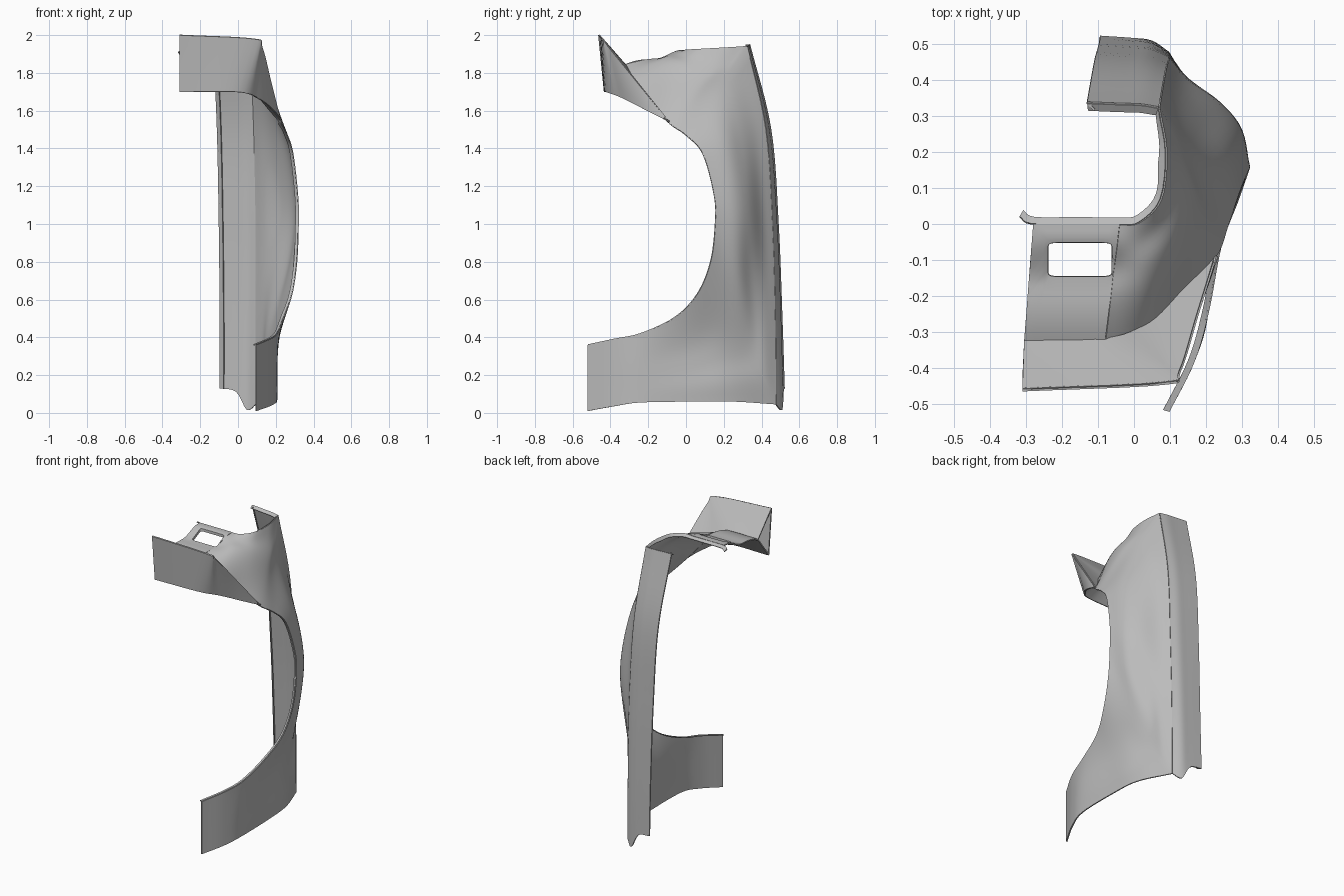
import bpy
import bmesh
import math
from mathutils import Vector

cube = bpy.data.objects.get("Cube")
if cube:
    bpy.data.objects.remove(cube, do_unlink=True)

grey = bpy.data.materials.new("panel grey")
grey.use_nodes = True
grey.diffuse_color = (0.5, 0.5, 0.5, 1)
grey.node_tree.nodes["Principled BSDF"].inputs["Base Color"].default_value = (0.5, 0.5, 0.5, 1)


def spline(points, steps):
    """Smooth curve through the control points."""
    pts = [Vector(p) for p in points]
    ends = [2 * pts[0] - pts[1]] + pts + [2 * pts[-1] - pts[-2]]
    curve = []
    for i in range(len(pts) - 1):
        a, b, c, d = ends[i:i + 4]
        for k in range(steps):
            t = k / steps
            curve.append(b + (c - a) * t / 2
                         + (a - b * 2.5 + c * 2 - d / 2) * t ** 2
                         + ((b - c) * 1.5 + (d - a) / 2) * t ** 3)
    return curve + [pts[-1]]


def cornered_spline(points, steps, corners):
    """Spline that turns sharply at the given control points."""
    stops = [0] + corners + [len(points) - 1]
    curve = []
    for first, last in zip(stops, stops[1:]):
        curve = curve[:-1] + spline(points[first:last + 1], steps)
    return curve


def between(a, b, count):
    return [[p.lerp(q, k / count) for p, q in zip(a, b)] for k in range(count + 1)]


def sheet(name, rows, closed=False, thickness=0.008):
    """Thin sheet-metal part lofted through rows of points."""
    bm = bmesh.new()
    grid = [[bm.verts.new(p) for p in row] for row in rows]
    count = len(rows[0])
    for low, high in zip(grid, grid[1:]):
        for j in range(count if closed else count - 1):
            k = (j + 1) % count
            bm.faces.new((low[j], low[k], high[k], high[j]))
    bmesh.ops.remove_doubles(bm, verts=bm.verts, dist=0.0005)
    bmesh.ops.recalc_face_normals(bm, faces=bm.faces)
    mesh = bpy.data.meshes.new(name)
    bm.to_mesh(mesh)
    bm.free()
    mesh.materials.append(grey)
    obj = bpy.data.objects.new(name, mesh)
    bpy.context.collection.objects.link(obj)
    bpy.ops.object.select_all(action='DESELECT')
    obj.select_set(True)
    bpy.context.view_layer.objects.active = obj
    solid = obj.modifiers.new("Thickness", 'SOLIDIFY')
    solid.thickness = thickness
    solid.offset = 0
    bpy.ops.object.modifier_apply(modifier=solid.name)
    bpy.ops.object.shade_smooth_by_angle(angle=math.radians(35))


def bezel_height(y):
    """Flat lamp bezel that drops at the front and rises to the opening."""
    drop = max(0, (-.2 - y) / .13)
    rise = min(1, max(0, (y + .17) / .15))
    return 1.868 - .03 * drop ** 2 + .05 * rise * rise * (3 - 2 * rise)


# Skin stations: wheel-arch point, outer boundary point, swell near and far
stations = [
    ((.095, -.52, .36), (.095, -.52, .01), 0, 0),
    ((.165, -.38, .39), (.165, -.38, .035), 0, 0),
    ((.205, -.24, .42), (.2, -.24, .055), 0, 0),
    ((.24, -.06, .505), (.2, .05, .06), -.02, -.015),
    ((.285, .06, .63), (.18, .25, .06), -.035, -.03),
    ((.31, .13, .8), (.095, .475, .045), -.02, -.03),
    ((.318, .155, 1), (.095, .47, .5), .035, .005),
    ((.315, .15, 1.15), (.095, .455, 1), .058, .055),
    ((.29, .09, 1.37), (.085, .42, 1.5), .04, .025),
    ((.26, 0, 1.47), (.068, .322, 1.94), 0, 0),
    ((.225, -.09, 1.535), (.088, .2, 1.932), .01, .015),
    ((.135, -.18, 1.643), (.074, .07, 1.925), .025, .025),
    ((.04, -.275, 1.765), (.015, .005, 1.92), .02, .02),
    ((-.08, -.32, 1.84), (-.04, -.003, 1.918), 0, 0),
]
arch = [Vector(s[0]) for s in stations]
outer = [Vector(s[1]) for s in stations]


def cross_section(edge, rim, near, far):
    """Control points from the arch edge to the outer boundary."""
    push = Vector((1, 0, 0)) if edge.z < 1.6 else Vector((.6, 0, .8))
    shape = ((0, 0), (.35, near), (.6, far), (.82, far * .15), (1, 0))
    return [edge.lerp(rim, t) + push * swell for t, swell in shape]


# Outer skin, cornered only along its outer boundary
controls = [cross_section(a, o, *s[2:]) for a, o, s in zip(arch, outer, stations)]
for p in controls[-1]:
    p.z = bezel_height(p.y)
lines = [cornered_spline([c[k] for c in controls], 6, [5, 9] if k > 2 else [])
         for k in range(5)]
skin_rows = [spline(points, 5) for points in zip(*lines)]
sheet("fender_skin", skin_rows)

# Folded flange around the wheel arch
arch_line = [row[0] for row in skin_rows[:61]]
sheet("arch_flange", [arch_line, [p + Vector((-.014, .004, 0)) for p in arch_line]],
      thickness=.006)

# Rear-facing strip beyond the long crease
inner = spline([(-.095, .519, .13), (-.095, .507, .5), (-.1, .487, 1),
                (-.11, .448, 1.5), (-.13, .336, 1.95)], 6)
ridge = spline(outer[5:10], 6)
strip_rows = []
for i, (r, e) in enumerate(zip(ridge, inner)):
    fade = 1 - i / len(inner)
    quarter = r.lerp(e, .25) + Vector((0, .004 + .016 * fade, -.05 * (i == 0)))
    middle = r.lerp(e, .55) + Vector((0, .002 + .012 * fade, .02 * (i == 0)))
    strip_rows.append(spline([r, quarter, middle, e], 4))
sheet("edge_strip", strip_rows)

# Lip along the free edge of the strip
sheet("strip_lip", [inner, [p + Vector((.02, -.02, 0)) for p in inner]], thickness=.006)

# Lip around the lamp opening
opening = spline([(-.318, .02, 1.91), (-.285, 0, 1.917), (-.16, -.002, 1.918)]
                 + outer[:8:-1], 4) + strip_rows[-1][1:]
center = Vector((-.08, .165, 0))
lip = []
for p in opening:
    inward = center - p
    inward.x *= .35
    inward.z = 0
    lip.append(p + inward.normalized() * .02 - Vector((0, 0, .012)))
sheet("opening_lip", [opening, lip], thickness=.006)


# Lamp bezel with a rounded rectangular hole
def rounded(v):
    return math.copysign(abs(v) ** .22, v)


hole_ring, outer_ring = [], []
for i in range(48):
    angle = math.tau * i / 48
    c, s = math.cos(angle), math.sin(angle)
    hole_ring.append(Vector((-.15 + .092 * rounded(c), -.0985 + .05 * rounded(s), 0)))
    m = max(abs(c), abs(s))
    u, v = (c / m + 1) / 2, (s / m + 1) / 2
    left = Vector((-.305, -.325, 0)).lerp(Vector((-.28, 0, 0)), v)
    right = Vector((-.08, -.32, 0)).lerp(Vector((-.04, 0, 0)), v)
    outer_ring.append(left.lerp(right, u))
bezel_rows = [[Vector((p.x, p.y, bezel_height(p.y))) for p in ring]
              for ring in between(hole_ring, outer_ring, 8)]
bezel_rows.insert(0, [p - Vector((0, 0, .015)) for p in bezel_rows[0]])
sheet("lamp_bezel", bezel_rows, closed=True)

# Wrap-around front plate, the sloping ledge behind it and its underside
top_edge = spline([(-.31, -.46, 2), (.08, -.442, 1.98), (.125, -.41, 1.94),
                   (.175, -.25, 1.74), (.225, -.09, 1.54)], 6)
low_edge = spline([(-.31, -.43, 1.7), (0, -.42, 1.7), (.1, -.34, 1.67),
                   (.18, -.22, 1.61), (.23, -.09, 1.545)], 6)
joint = spline([(-.305, -.325, 1.84)] + arch[:9:-1], 6)
sheet("front_plate", between(top_edge, low_edge, 5), thickness=.01)
sheet("plate_ledge", between(top_edge, joint, 4))
sheet("plate_underside", between(joint, low_edge, 4))
